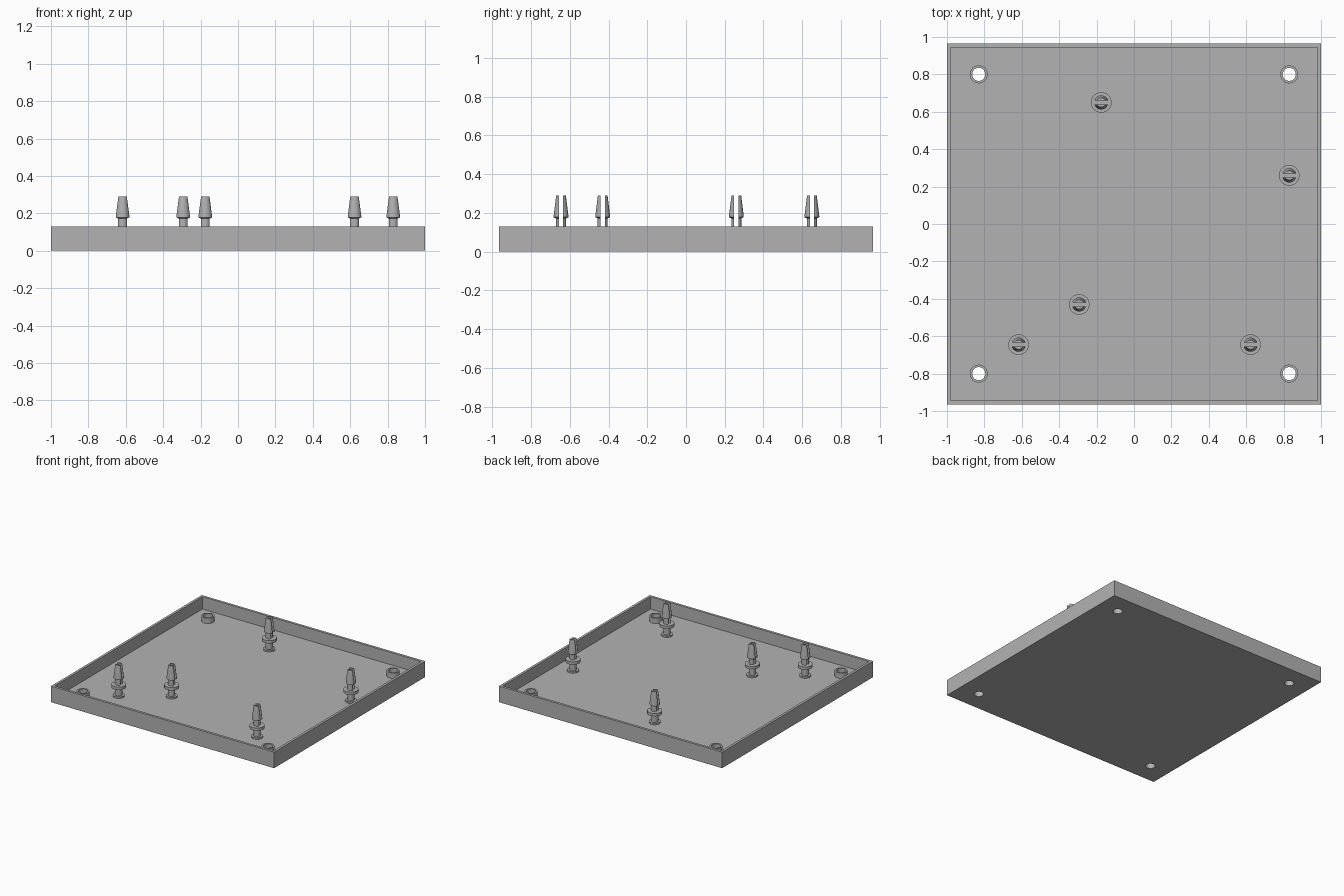
import bpy, bmesh, math
from mathutils import Matrix, Vector

if "Cube" in bpy.data.objects:
    bpy.data.objects.remove(bpy.data.objects["Cube"])

grey = bpy.data.materials.new("light grey plastic")
grey.diffuse_color = (0.45, 0.45, 0.45, 1)
grey.use_nodes = True
grey.node_tree.nodes["Principled BSDF"].inputs["Base Color"].default_value = grey.diffuse_color

FLOOR, RIM = 0.03, 0.13
HOLES = [(sx * 0.83, sy * 0.80) for sx in (-1, 1) for sy in (-1, 1)]
PINS = [(-0.617, -0.645), (0.623, -0.645), (-0.293, -0.43), (-0.175, 0.65), (0.83, 0.26)]


def make(name, bm):
    bmesh.ops.recalc_face_normals(bm, faces=bm.faces)
    me = bpy.data.meshes.new(name)
    bm.to_mesh(me)
    bm.free()
    me.materials.append(grey)
    ob = bpy.data.objects.new(name, me)
    bpy.context.collection.objects.link(ob)
    return ob


def box(name, lo, hi):
    lo, hi = Vector(lo), Vector(hi)
    bm = bmesh.new()
    bmesh.ops.create_cube(bm, size=1, matrix=Matrix.Translation((lo + hi) / 2)
                          @ Matrix.Diagonal((*(hi - lo), 1)))
    return make(name, bm)


def lathe(name, profile, x, y, n=32, closed=False):
    """Spin (radius, z) points round a vertical axis at x, y."""
    bm = bmesh.new()
    rings = [[bm.verts.new((x + r * math.cos(2 * math.pi * i / n),
                            y + r * math.sin(2 * math.pi * i / n), z)) for i in range(n)]
             for r, z in profile]
    pairs = list(zip(rings, rings[1:])) + ([(rings[-1], rings[0])] if closed else [])
    for a, b in pairs:
        for i in range(n):
            j = (i + 1) % n
            bm.faces.new((a[i], a[j], b[j], b[i]))
    if not closed:
        bm.faces.new(rings[0])
        bm.faces.new(rings[-1])
    return make(name, bm)


def cut(ob, cutter):
    m = ob.modifiers.new("cut", 'BOOLEAN')
    m.operation, m.solver, m.object = 'DIFFERENCE', 'EXACT', cutter
    cutter.hide_render = True
    cutter.hide_set(True)


# Open tray with thin walls and four screw holes
tray = box("tray", (-1, -0.965, 0), (1, 0.965, RIM))
cut(tray, box("tray_cutter", (-0.98, -0.945, FLOOR), (0.98, 0.945, 0.3)))
for x, y in HOLES:
    cut(tray, lathe("hole_cutter", [(0.035, -0.1), (0.035, 0.2)], x, y))
    # Raised collar round the hole
    lathe("screw_collar", [(0.035, FLOOR - 0.002), (0.048, FLOOR - 0.002),
                           (0.048, 0.073), (0.035, 0.073)], x, y, closed=True)

# Snap pins: foot, stem, resting flange and split barbed head
PROFILE = [(0.043, FLOOR - 0.002), (0.043, 0.042), (0.026, 0.042), (0.026, 0.105),
           (0.055, 0.105), (0.055, 0.128), (0.026, 0.128), (0.026, 0.172),
           (0.038, 0.178), (0.038, 0.186), (0.025, 0.29)]
for x, y in PINS:
    pin = lathe("snap_pin", PROFILE, x, y)
    cut(pin, box("slot_cutter", (x - 0.1, y - 0.011, 0.1285), (x + 0.1, y + 0.011, 0.4)))

for ob in bpy.context.collection.objects:
    if ob.name.startswith(("snap_pin", "screw_collar")):
        bpy.ops.object.select_all(action='DESELECT')
        ob.select_set(True)
        bpy.context.view_layer.objects.active = ob
        bpy.ops.object.shade_smooth_by_angle(angle=math.radians(30))
